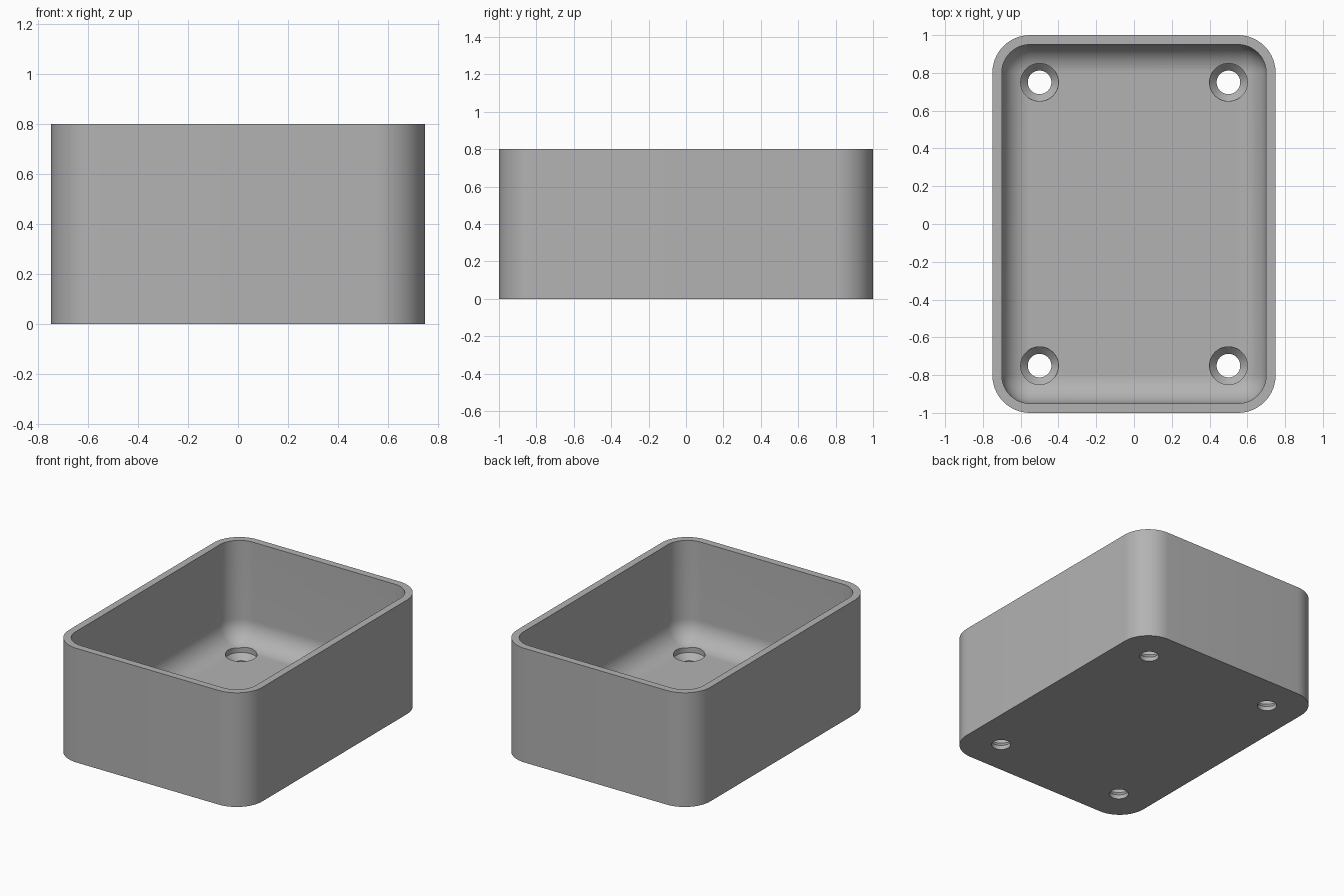
import bpy, bmesh, math

if "Cube" in bpy.data.objects:
    bpy.data.objects.remove(bpy.data.objects["Cube"], do_unlink=True)

WIDTH, DEPTH, HEIGHT = 1.5, 2.0, 0.8
WALL, FLOOR = 0.05, 0.1
CORNER, FILLET = 0.2, 0.15
STEPS = 16

grey = bpy.data.materials.new("plain_grey")
grey.use_nodes = True
colour = (0.45, 0.45, 0.45, 1)
grey.diffuse_color = colour
grey.node_tree.nodes["Principled BSDF"].inputs["Base Color"].default_value = colour


def rounded_loop(bm, inset, z):
    """Ring of vertices around a rounded rectangle shrunk by inset."""
    radius = max(CORNER - inset, 0.001)
    cx, cy = WIDTH / 2 - inset - radius, DEPTH / 2 - inset - radius
    ring = []
    for quarter, (sx, sy) in enumerate([(1, 1), (-1, 1), (-1, -1), (1, -1)]):
        for i in range(STEPS + 1):
            a = math.pi / 2 * (quarter + i / STEPS)
            ring.append(bm.verts.new((sx * cx + radius * math.cos(a),
                                      sy * cy + radius * math.sin(a), z)))
    return ring


def circle_loop(bm, x, y, radius, z):
    return [bm.verts.new((x + radius * math.cos(2 * math.pi * i / 48),
                          y + radius * math.sin(2 * math.pi * i / 48), z))
            for i in range(48)]


def loft(name, rings_of):
    """Closed solid skinned through a stack of rings."""
    bm = bmesh.new()
    rings = rings_of(bm)
    for low, high in zip(rings, rings[1:]):
        for i in range(len(low)):
            j = (i + 1) % len(low)
            bm.faces.new((low[i], low[j], high[j], high[i]))
    bm.faces.new(rings[0])
    bm.faces.new(rings[-1])
    bmesh.ops.recalc_face_normals(bm, faces=bm.faces)
    mesh = bpy.data.meshes.new(name)
    bm.to_mesh(mesh)
    bm.free()
    mesh.materials.append(grey)
    obj = bpy.data.objects.new(name, mesh)
    bpy.context.collection.objects.link(obj)
    return obj


# Box: outer wall, rim, inner wall and filleted floor in one profile
def box_rings(bm):
    profile = [(0, 0), (0, HEIGHT), (WALL, HEIGHT)]
    for i in range(STEPS + 1):
        a = math.pi / 2 * i / STEPS
        profile.append((WALL + FILLET * (1 - math.cos(a)),
                        FLOOR + FILLET * (1 - math.sin(a))))
    return [rounded_loop(bm, inset, z) for inset, z in profile]


box = loft("open_box", box_rings)

# Countersunk screw holes in the floor corners
HOLE = [(0.0625, -0.1), (0.0625, 0.03), (0.1, 0.07), (0.1, 0.3)]
for x in (-0.5, 0.5):
    for y in (-0.75, 0.75):
        cutter = loft("screw_hole_cutter", lambda bm: [
            circle_loop(bm, x, y, r, z) for r, z in HOLE])
        cut = box.modifiers.new("screw_hole", 'BOOLEAN')
        cut.object = cutter
        cut.solver = 'EXACT'
        bpy.context.view_layer.objects.active = box
        bpy.ops.object.modifier_apply(modifier=cut.name)
        bpy.data.objects.remove(cutter, do_unlink=True)

# Smooth the curved walls, keep the rim and hole edges sharp
bpy.ops.object.select_all(action='DESELECT')
box.select_set(True)
bpy.context.view_layer.objects.active = box
bpy.ops.object.shade_smooth_by_angle(angle=math.radians(30))
